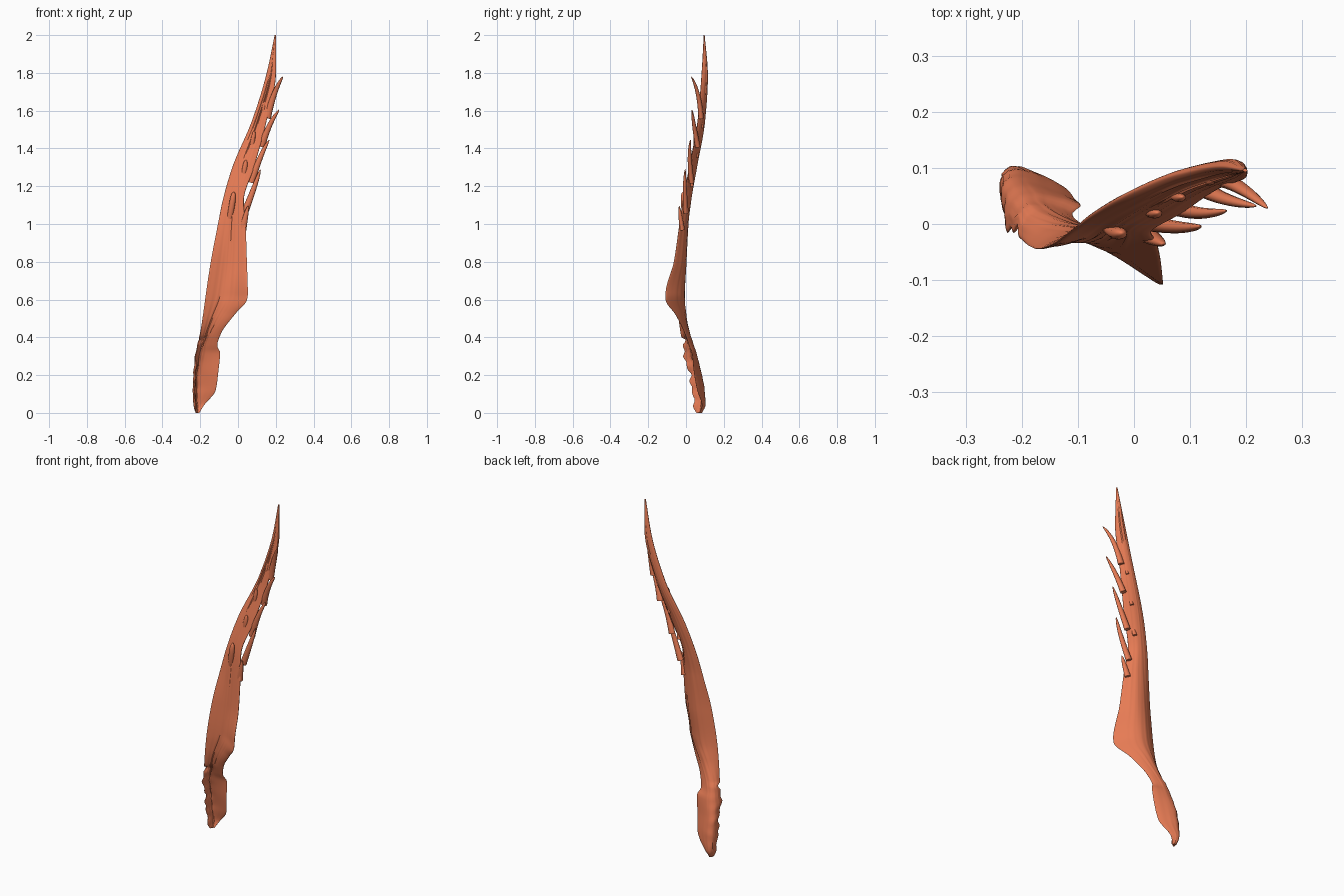
import bpy, bmesh, math
from mathutils import Vector, noise

if "Cube" in bpy.data.objects:
    bpy.data.objects.remove(bpy.data.objects["Cube"])

bone = bpy.data.materials.new("coral_bone")
bone.diffuse_color = (0.8, 0.2, 0.09, 1)
bone.use_nodes = True
bone.node_tree.nodes["Principled BSDF"].inputs["Base Color"].default_value = bone.diffuse_color

# Blade sections: z, left edge xy, bend xy, right edge xy, half thickness
SECTIONS = [
    (0.00, -.222, .055, -.215, .085, -.205, .070, .006),
    (0.04, -.225, .040, -.230, .105, -.180, .085, .010),
    (0.12, -.230, .035, -.235, .105, -.118, .060, .012),
    (0.22, -.226, .012, -.235, .085, -.104, .042, .012),
    (0.32, -.220, -.008, -.212, .055, -.095, .032, .012),
    (0.355, -.215, -.013, -.200, .042, -.110, .018, .012),
    (0.42, -.200, -.028, -.170, .018, -.090, -.005, .014),
    (0.52, -.185, -.040, -.115, .004, -.018, -.055, .014),
    (0.60, -.174, -.044, -.070, .004, .048, -.108, .014),
    (0.63, -.170, -.044, -.060, .004, .052, -.108, .014),
    (0.80, -.144, -.036, -.040, .006, .047, -.064, .015),
    (1.00, -.106, -.008, -.030, .006, .040, -.034, .015),
    (1.12, -.082, .012, -.020, .014, .030, -.016, .017),
    (1.30, -.030, .044, .020, .042, .085, .020, .018),
    (1.55, .075, .088, .110, .086, .152, .064, .017),
    (1.80, .152, .102, .180, .104, .200, .084, .014),
    (2.00, .194, .096, .198, .096, .202, .095, .003),
]


def sample(z):
    """Smoothly interpolate the section table at height z."""
    n = len(SECTIONS)
    i = next((k for k in range(n - 1) if z <= SECTIONS[k + 1][0]), n - 2)
    a, b = SECTIONS[i], SECTIONS[i + 1]
    p, q = SECTIONS[max(i - 1, 0)], SECTIONS[min(i + 2, n - 1)]
    h = b[0] - a[0]
    t = (z - a[0]) / h
    out = []
    for c in range(1, 8):
        s = (b[c] - a[c]) / h

        def slope(lo, mid, hi):
            d0 = (mid[c] - lo[c]) / max(mid[0] - lo[0], 1e-6) if lo is not mid else s
            d1 = (hi[c] - mid[c]) / max(hi[0] - mid[0], 1e-6) if hi is not mid else s
            return 0 if d0 * d1 <= 0 else 2 * d0 * d1 / (d0 + d1)

        m0, m1 = slope(p, a, b), slope(a, b, q)
        out.append((2*t**3 - 3*t*t + 1) * a[c] + (t**3 - 2*t*t + t) * h * m0
                   + (3*t*t - 2*t**3) * b[c] + (t**3 - t*t) * h * m1)
    return out


def mid_point(s, u):
    """Rational curve through the section from left edge to right edge."""
    w0, w1, w2 = (1 - u)**2, 4 * u * (1 - u), u * u
    k = w0 + w1 + w2
    return Vector(((w0*s[0] + w1*s[2] + w2*s[4]) / k, (w0*s[1] + w1*s[3] + w2*s[5]) / k))


def finish(bm, name, angle=50):
    bmesh.ops.recalc_face_normals(bm, faces=bm.faces)
    me = bpy.data.meshes.new(name)
    bm.to_mesh(me)
    bm.free()
    ob = bpy.data.objects.new(name, me)
    bpy.context.collection.objects.link(ob)
    me.materials.append(bone)
    bpy.ops.object.select_all(action='DESELECT')
    ob.select_set(True)
    bpy.context.view_layer.objects.active = ob
    bpy.ops.object.shade_smooth_by_angle(angle=math.radians(angle))
    return ob


def skin(bm, rings):
    loops = [[bm.verts.new(v) for v in r] for r in rings]
    n = len(loops[0])
    for a, b in zip(loops, loops[1:]):
        for j in range(n):
            bm.faces.new((a[j], a[(j + 1) % n], b[(j + 1) % n], b[j]))
    bm.faces.new(loops[0])
    bm.faces.new(loops[-1])


# Long twisted jaw blade with lengthwise grain
N, ROWS = 28, 160
rings = []
for r in range(ROWS + 1):
    z = 2 * r / ROWS
    s = sample(z)
    ring = []
    for k in range(2 * N):
        ang = math.pi * k / N
        u = (1 - math.cos(ang)) / 2
        c = mid_point(s, u)
        d = mid_point(s, min(u + .01, 1)) - mid_point(s, max(u - .01, 0))
        nrm = Vector((-d.y, d.x)).normalized()
        grain = .0035 * noise.noise((u * 16, z * 1.6, 3 if k < N else 9)) * min(1, (2 - z) * 4)
        # ragged front edge near the foot
        if z < .4:
            c.x += .007 * noise.noise((z * 22, 0, 1)) * (1 - u)**2
            c.y += .03 * noise.noise((z * 22, 5, 2)) * (1 - u)**3
        side = math.sin(ang)
        off = side * (s[6] + grain)
        ring.append((c.x + nrm.x * off, c.y + nrm.y * off, z))
    rings.append(ring)
bm = bmesh.new()
skin(bm, rings)
finish(bm, "jaw_blade")


def prong(name, base, ctrl, tip, r0, r1):
    """Curved tapering tooth with a rounded end."""
    p0, p1, p2 = Vector(base), Vector(ctrl), Vector(tip)
    rings = []
    for i in range(15):
        t = math.sin(i / 14 * math.pi / 2)
        c = p0 * (1 - t)**2 + p1 * 2 * t * (1 - t) + p2 * t * t
        d = ((p1 - p0) * (1 - t) + (p2 - p1) * t).normalized()
        a = d.cross(Vector((0, 1, 0))).normalized()
        b = d.cross(a)
        rad = (r0 + (r1 - r0) * t) * math.sqrt(max(1 - t**5, .004))
        rings.append([c + a * rad * math.cos(q * math.pi / 6)
                      + b * rad * .75 * math.sin(q * math.pi / 6) for q in range(12)])
    bm = bmesh.new()
    skin(bm, rings)
    finish(bm, name)


# Long teeth fanning off the right edge
EDGE = [
    ((.155, .080, 1.56), (.190, .070, 1.71), (.238, .028, 1.78)),
    ((.125, .062, 1.41), (.160, .040, 1.53), (.218, .032, 1.605)),
    ((.070, .030, 1.22), (.118, .012, 1.37), (.165, .024, 1.445)),
    ((.035, .000, 1.06), (.090, -.010, 1.20), (.119, -.004, 1.29)),
    ((.025, -.020, .97), (.040, -.030, 1.04), (.053, -.036, 1.095)),
]
for i, (b, c, t) in enumerate(EDGE):
    prong(f"edge_tooth_{i + 1}", b, c, t, .019, .009)

# Short blunt teeth on the front face
FACE = [(-.022, -.016, 1.17), (.042, .020, 1.34), (.086, .048, 1.495), (.140, .076, 1.65)]
for i, (x, y, z) in enumerate(FACE):
    k = 1 - .13 * i
    prong(f"face_tooth_{i + 1}", (x - .022, y + .012, z - .14), (x - .008, y - .004, z - .06),
          (x, y, z), .015 * k, .017 * k)
